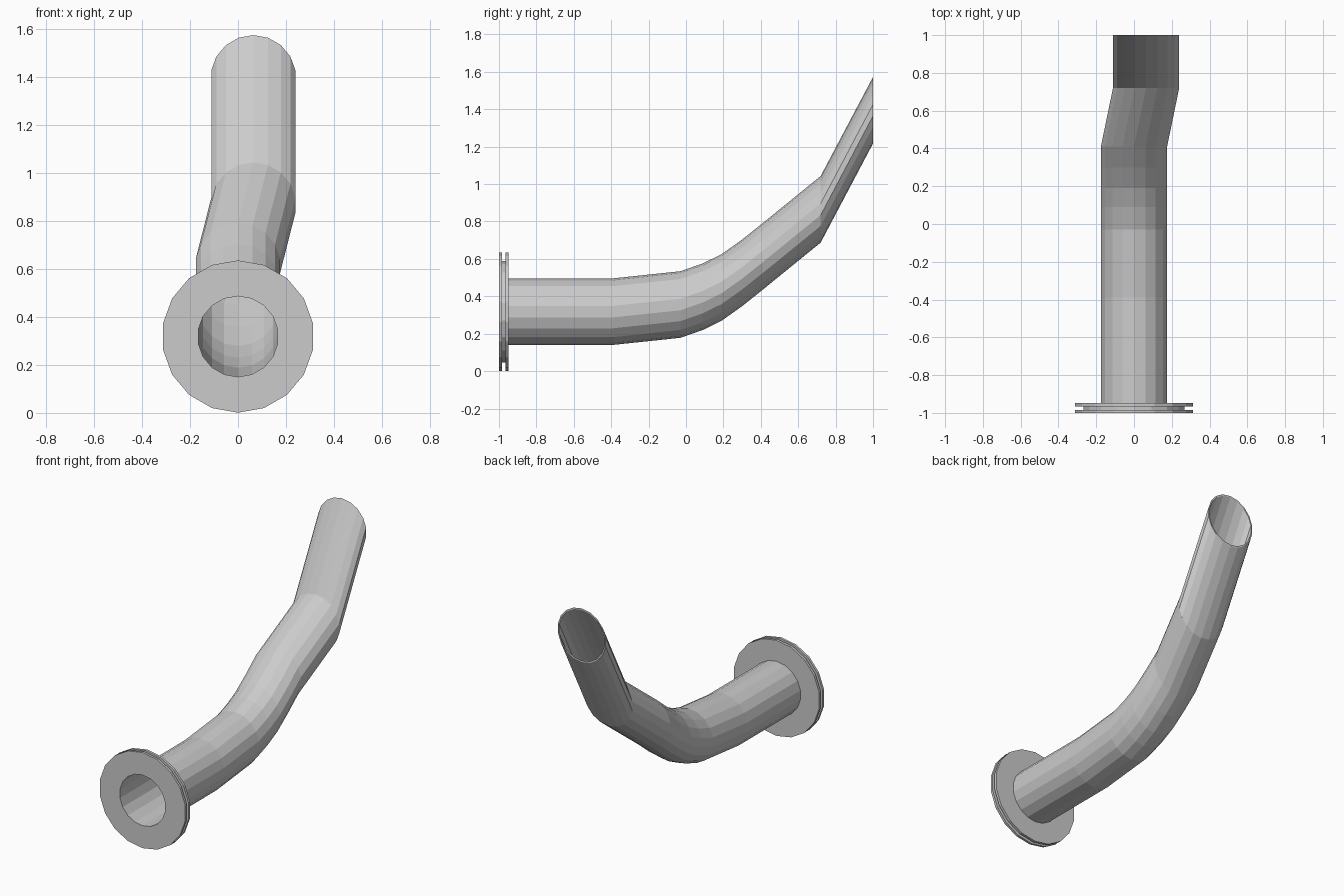
import bpy, bmesh
from math import sin, cos, tau

if "Cube" in bpy.data.objects:
    bpy.data.objects.remove(bpy.data.objects["Cube"])

SIDES = 18
CENTRE_Z = 0.318


def sweep(name, sections):
    """Bridge a closed loop of upright rings: (x, y, z, radius)."""
    bm = bmesh.new()
    rings = []
    for x, y, z, r in sections:
        rings.append([bm.verts.new((x + r * sin(tau * i / SIDES), y,
                                    z + r * cos(tau * i / SIDES)))
                      for i in range(SIDES)])
    for k, a in enumerate(rings):
        b = rings[(k + 1) % len(rings)]
        for i in range(SIDES):
            j = (i + 1) % SIDES
            bm.faces.new((a[i], a[j], b[j], b[i]))
    bmesh.ops.recalc_face_normals(bm, faces=bm.faces)
    mesh = bpy.data.meshes.new(name)
    bm.to_mesh(mesh)
    bm.free()
    obj = bpy.data.objects.new(name, mesh)
    bpy.context.collection.objects.link(obj)
    return obj


# Bent hollow pipe: centre line, outer skin out and inner skin back
path = [(0, -1, CENTRE_Z), (0, -0.39, CENTRE_Z), (0, -0.03, 0.356),
        (0, 0.09, 0.398), (0, 0.19, 0.447), (0, 0.30, 0.525),
        (0, 0.41, 0.613), (0.064, 0.72, 0.865), (0.064, 1, 1.395)]
outer = [(*p, 0.178) for p in path]
inner = [(*p, 0.168) for p in reversed(path)]
sweep("bent_pipe", outer + inner)

# Grooved mounting flange around the front end
profile = [(-1, 0.177), (-1, 0.317), (-0.984, 0.317), (-0.984, 0.272),
           (-0.965, 0.272), (-0.965, 0.317), (-0.948, 0.317), (-0.948, 0.177)]
sweep("flange", [(0, y, CENTRE_Z, r) for y, r in profile])
